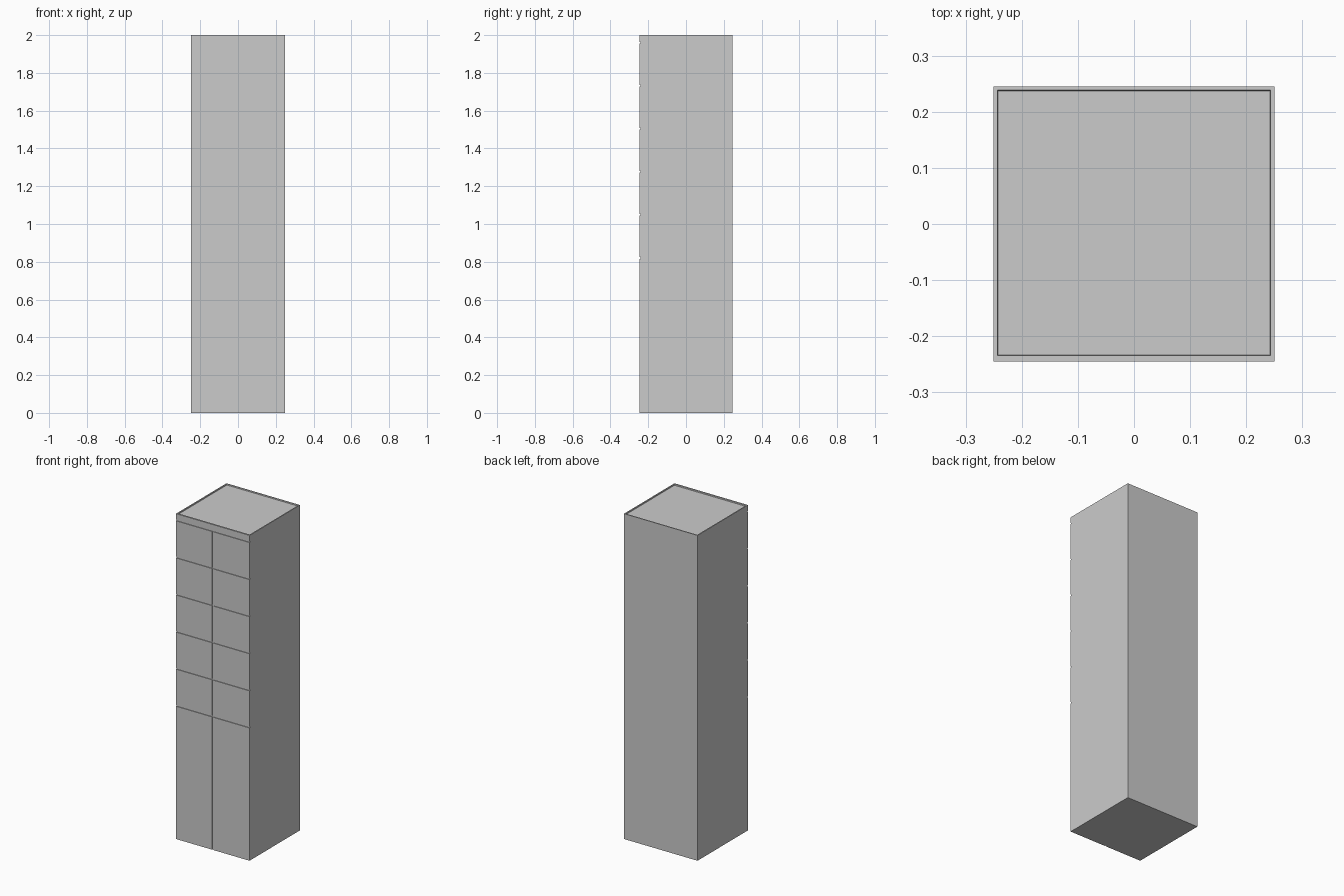
import bpy, bmesh

if "Cube" in bpy.data.objects:
    bpy.data.objects.remove(bpy.data.objects["Cube"])

W, BACK, FRONT, H = 0.25, 0.245, -0.245, 2.0
GROOVE = 0.004          # depth of the front seams
GAP = 0.008             # width of the seams


def box(name, x0, x1, y0, y1, z0, z1):
    bm = bmesh.new()
    bmesh.ops.create_cube(bm, size=1)
    for v in bm.verts:
        v.co = (x1 if v.co.x > 0 else x0,
                y1 if v.co.y > 0 else y0,
                z1 if v.co.z > 0 else z0)
    return bm, name


def finish(bm, name):
    mesh = bpy.data.meshes.new(name)
    bm.to_mesh(mesh)
    bm.free()
    obj = bpy.data.objects.new(name, mesh)
    bpy.context.collection.objects.link(obj)
    return obj


# Cabinet body with a shallow recessed top panel
bm, name = box("cabinet_body", -W, W, FRONT + GROOVE, BACK, 0, H)
bm.normal_update()
top = [f for f in bm.faces if f.normal.z > 0.9]
bmesh.ops.inset_region(bm, faces=top, thickness=0.009)
bmesh.ops.inset_region(bm, faces=top, thickness=0.002, depth=-0.006)
finish(bm, name)

# Top rail across the front
finish(*box("top_rail", -W, W, FRONT, FRONT + GROOVE, 1.96 + GAP / 2, H))

# Two columns: a tall lower door and five compartment doors above it
z_door, z_rail, rows = 0.82, 1.96, 5
pitch = (z_rail - z_door) / rows
for side, x0, x1 in (("left", -W, -GAP / 2), ("right", GAP / 2, W)):
    finish(*box(f"lower_door_{side}", x0, x1, FRONT, FRONT + GROOVE,
                0, z_door - GAP / 2))
    for r in range(rows):
        z = z_door + r * pitch
        finish(*box(f"compartment_door_{side}_{r + 1}", x0, x1,
                    FRONT, FRONT + GROOVE, z + GAP / 2, z + pitch - GAP / 2))
